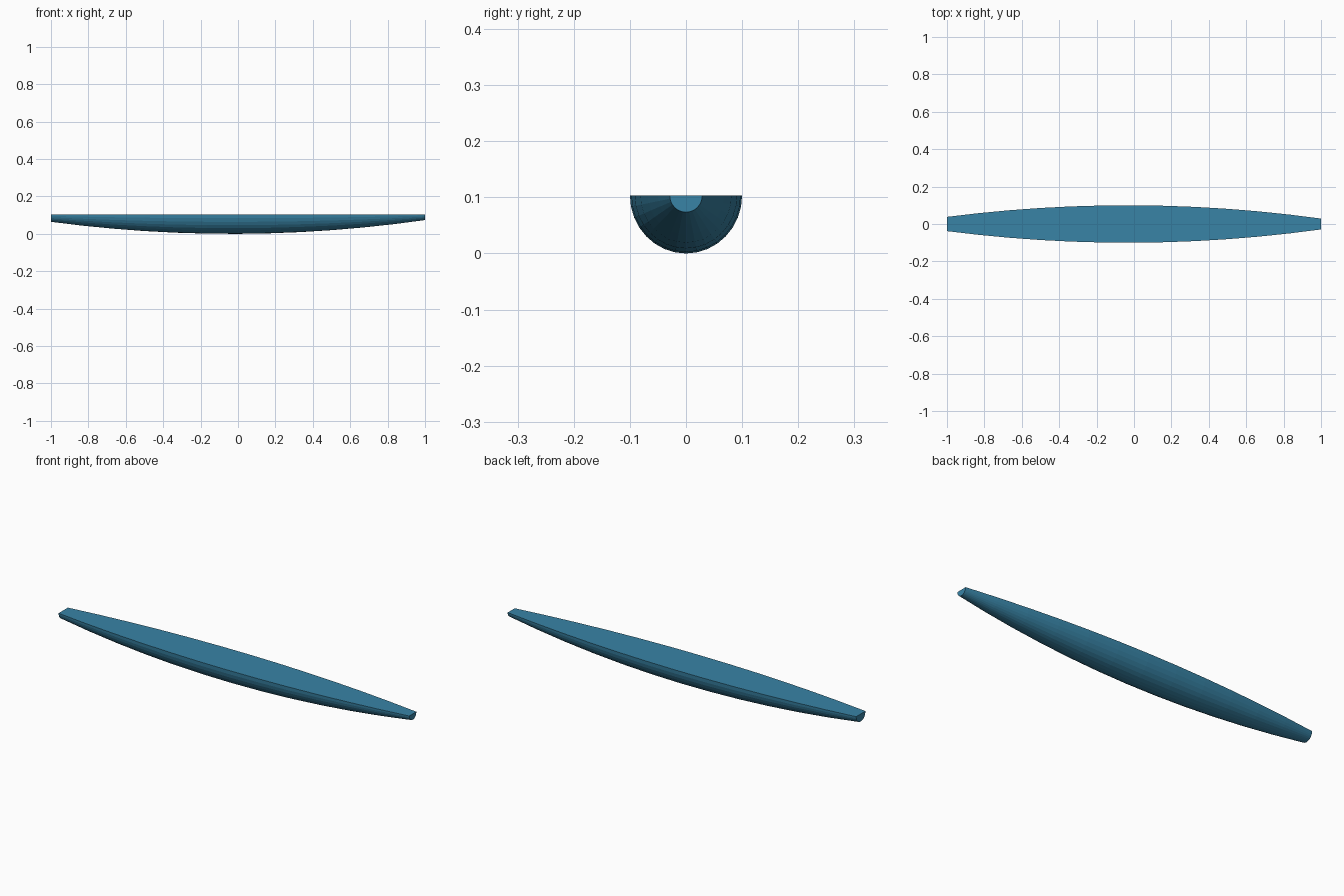
import bpy, bmesh, math

if "Cube" in bpy.data.objects:
    bpy.data.objects.remove(bpy.data.objects["Cube"])

STATIONS = 12   # cross-sections along the length
SIDES = 16      # facets around the half-round underside
DEPTH = 1.035   # depth relative to half-width
TOP = 0.1035    # height of the flat top


def half_width(x):
    # gentle bow, slightly slimmer at the +x end
    return 0.1 - 0.0045 * x - 0.0665 * x * x


bm = bmesh.new()

# half-round sections along x
rings = []
for i in range(STATIONS + 1):
    x = -1 + 2 * i / STATIONS
    r = half_width(x)
    ring = []
    for j in range(SIDES + 1):
        a = math.pi * j / SIDES
        ring.append(bm.verts.new((x, -r * math.cos(a), TOP - DEPTH * r * math.sin(a))))
    rings.append(ring)

# curved underside and flat top
for a, b in zip(rings, rings[1:]):
    for j in range(SIDES):
        bm.faces.new((a[j], a[j + 1], b[j + 1], b[j]))
    bm.faces.new((a[0], b[0], b[-1], a[-1]))

# flat ends
bm.faces.new(rings[0])
bm.faces.new(rings[-1])
bmesh.ops.recalc_face_normals(bm, faces=bm.faces)

# seat the lowest point on the ground
low = min(v.co.z for v in bm.verts)
bmesh.ops.translate(bm, verts=bm.verts, vec=(0, 0, -low))

mesh = bpy.data.meshes.new("half_round_hull")
bm.to_mesh(mesh)
bm.free()
hull = bpy.data.objects.new("half_round_hull", mesh)
bpy.context.collection.objects.link(hull)

# blue colour
blue = bpy.data.materials.new("blue")
blue.diffuse_color = (0.04, 0.23, 0.38, 1)
blue.use_nodes = True
blue.node_tree.nodes["Principled BSDF"].inputs["Base Color"].default_value = blue.diffuse_color
mesh.materials.append(blue)
